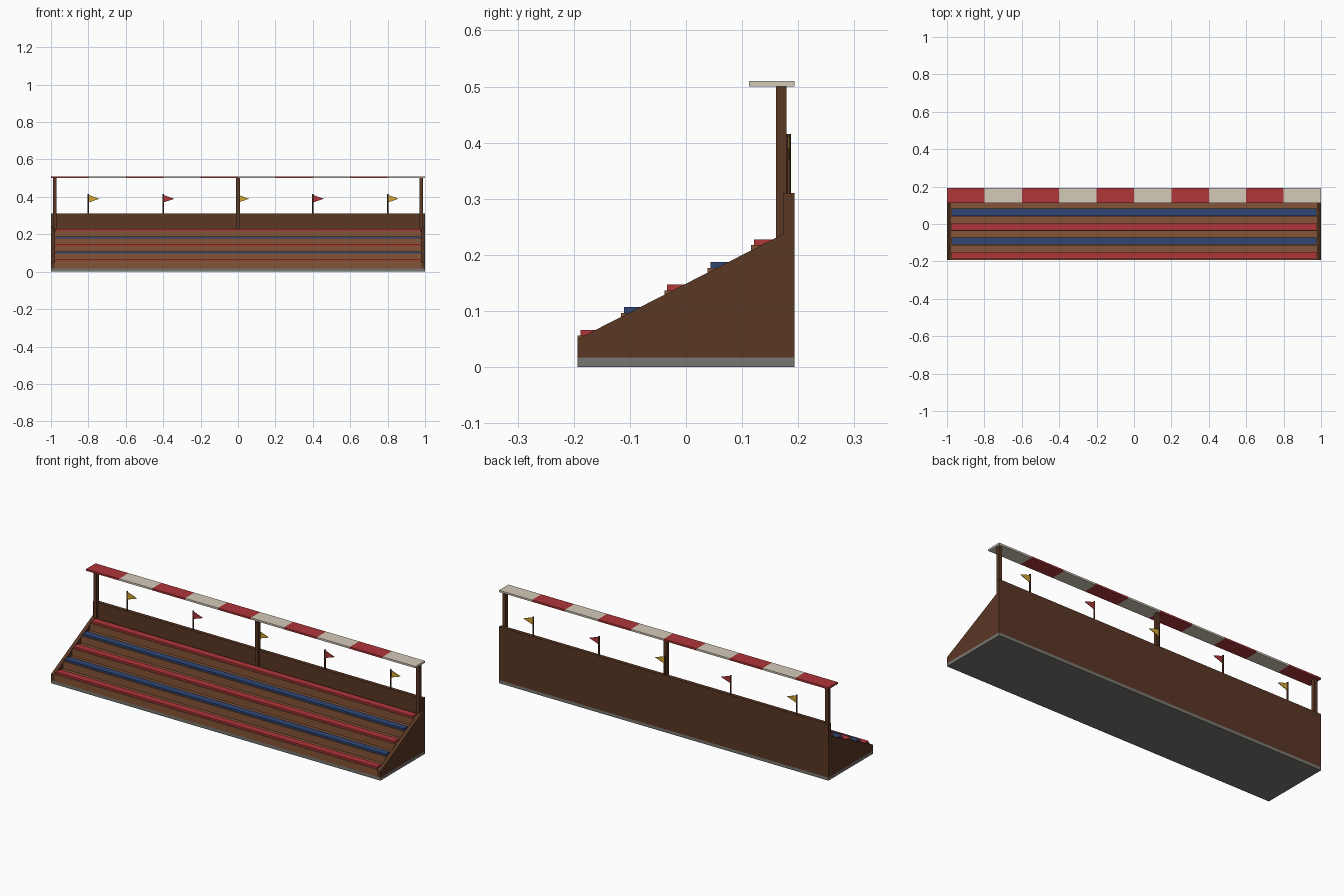
import bpy, bmesh

if "Cube" in bpy.data.objects:
    bpy.data.objects.remove(bpy.data.objects["Cube"])

def lin(c):
    c /= 255
    return c / 12.92 if c <= 0.04045 else ((c + 0.055) / 1.055) ** 2.4

def material(name, r, g, b):
    m = bpy.data.materials.new(name)
    m.diffuse_color = (lin(r), lin(g), lin(b), 1)
    m.use_nodes = True
    m.node_tree.nodes["Principled BSDF"].inputs["Base Color"].default_value = m.diffuse_color
    return m

DARK = material("dark wood", 90, 55, 36)
WOOD = material("light wood", 130, 84, 54)
RED = material("red", 175, 54, 57)
BLUE = material("blue", 47, 70, 116)
CREAM = material("cream", 212, 203, 185)
GREY = material("grey", 120, 118, 113)
YELLOW = material("yellow", 208, 165, 50)

def prism(name, profile, a, b, mat, axis="X"):
    """Extrude a closed profile: (y, z) along X, or (x, z) along Y."""
    bm = bmesh.new()
    put = (lambda p, t: (t, p[0], p[1])) if axis == "X" else (lambda p, t: (p[0], t, p[1]))
    face = bm.faces.new([bm.verts.new(put(p, a)) for p in profile])
    ext = bmesh.ops.extrude_face_region(bm, geom=[face])
    move = (b - a, 0, 0) if axis == "X" else (0, b - a, 0)
    bmesh.ops.translate(bm, vec=move, verts=[g for g in ext["geom"] if isinstance(g, bmesh.types.BMVert)])
    bmesh.ops.recalc_face_normals(bm, faces=bm.faces)
    me = bpy.data.meshes.new(name)
    bm.to_mesh(me)
    bm.free()
    me.materials.append(mat)
    ob = bpy.data.objects.new(name, me)
    bpy.context.collection.objects.link(ob)
    return ob

def box(name, x0, x1, y0, y1, z0, z1, mat):
    return prism(name, [(y0, z0), (y1, z0), (y1, z1), (y0, z1)], x0, x1, mat)

D = 0.193          # half depth
WALL = 0.173       # front of the back wall
RUN, RISE = 0.0772, 0.0403

# Base slab and back wall
box("base_slab", -1, 1, -D, D, 0, 0.017, GREY)
box("back_wall", -1, 1, WALL, D, 0.017, 0.31, DARK)

# Stepped tiers as one staircase profile
stairs = [(WALL, 0.017), (-D, 0.017)]
for i in range(5):
    y, z = -D + i * RUN, 0.056 + i * RISE
    stairs += [(y, z), (min(y + RUN, WALL), z)]
prism("tiers", stairs, -0.98, 0.98, WOOD)

# Bench seat on each tier
for i in range(5):
    y, z = -D + 0.005 + i * RUN, 0.056 + i * RISE
    box(f"bench_{i + 1}", -0.975, 0.975, y, y + 0.038, z, z + 0.0105, BLUE if i % 2 else RED)

# Sloping side walls
side = [(-D, 0.017), (WALL, 0.017), (WALL, 0.237), (-D, 0.05)]
for s, name in ((-1, "left"), (1, "right")):
    prism(f"{name}_side_wall", side, s * 0.98, s, DARK)

# Roof posts
for i, x in enumerate((-0.98, 0, 0.98)):
    box(f"roof_post_{i + 1}", x - 0.01, x + 0.01, 0.16, 0.179, 0.2, 0.5, DARK)

# Striped roof
for i in range(10):
    x = -1 + i * 0.2
    box(f"roof_panel_{i + 1}", x, x + 0.2, 0.112, D, 0.5, 0.51, CREAM if i % 2 else RED)

# Pennants on the back wall
for i in range(5):
    x = -0.8 + i * 0.4
    bpy.ops.mesh.primitive_cylinder_add(vertices=6, radius=0.004, depth=0.115, location=(x, 0.183, 0.3575))
    pole = bpy.context.object
    pole.name = f"flag_pole_{i + 1}"
    pole.data.materials.append(DARK)
    prism(f"pennant_{i + 1}", [(x + 0.002, 0.37), (x + 0.059, 0.39), (x + 0.002, 0.41)],
          0.1815, 0.1845, RED if i % 2 else YELLOW, "Y")
